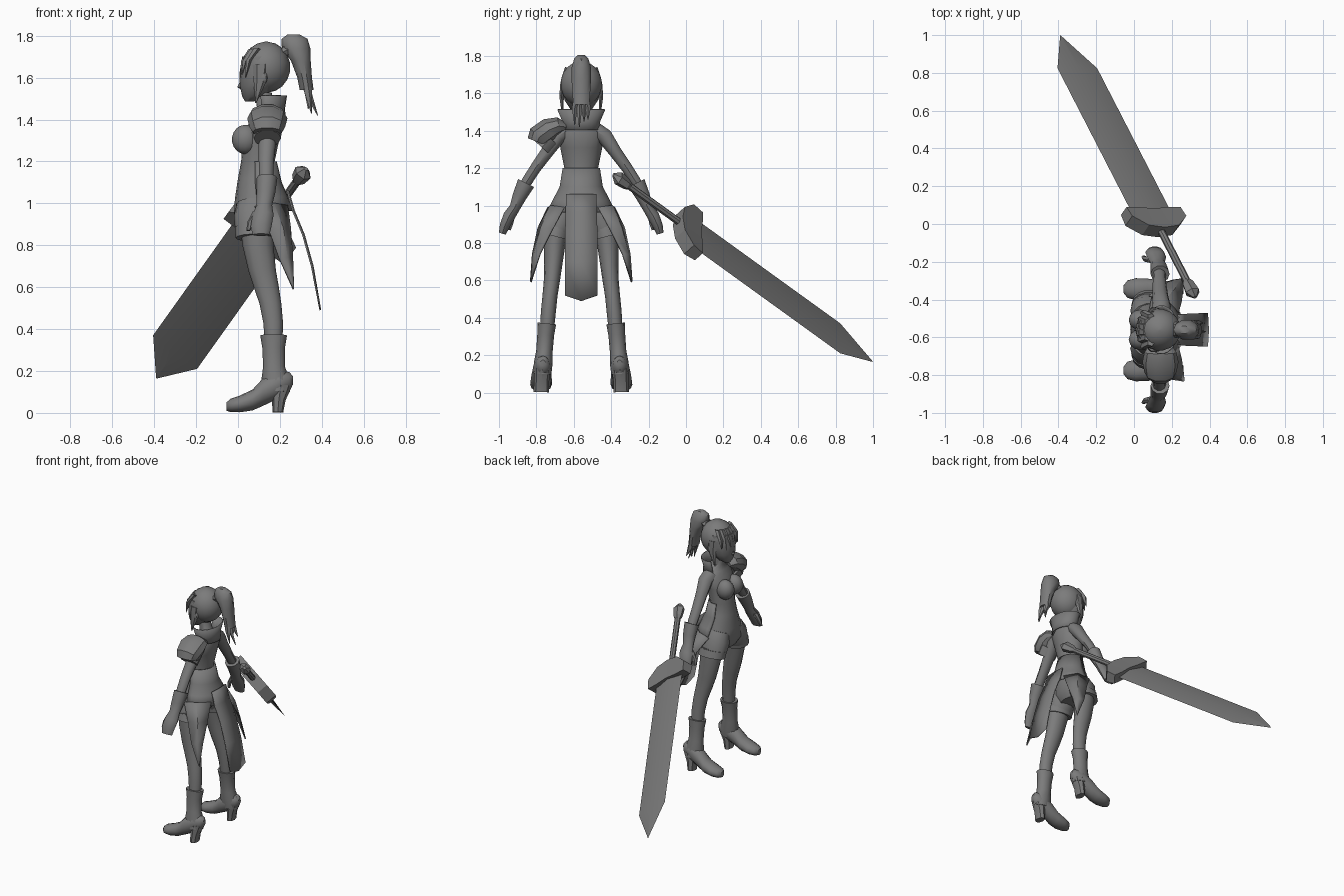
import bpy, bmesh, math
from mathutils import Vector as V

MID = -0.56  # the figure's centre plane, it faces -x
grey = bpy.data.materials.new("plain grey")
grey.diffuse_color = (0.2, 0.2, 0.2, 1)


def grid(name, rows, closed=False, thick=0, angle=40):
    """Skin rows of points; closed rows become a capped tube, open rows a thin sheet."""
    bm = bmesh.new()
    vs = [[bm.verts.new(p) for p in r] for r in rows]
    n = len(rows[0])
    for a, b in zip(vs, vs[1:]):
        for i in range(n if closed else n - 1):
            j = (i + 1) % n
            bm.faces.new((a[i], a[j], b[j], b[i]))
    if closed:
        bm.faces.new(vs[0][::-1])
        bm.faces.new(vs[-1])
    bmesh.ops.recalc_face_normals(bm, faces=bm.faces)
    me = bpy.data.meshes.new(name)
    bm.to_mesh(me)
    bm.free()
    ob = bpy.data.objects.new(name, me)
    bpy.context.collection.objects.link(ob)
    me.materials.append(grey)
    if thick:
        m = ob.modifiers.new("thickness", 'SOLIDIFY')
        m.thickness, m.offset = thick, 0
    bpy.context.view_layer.objects.active = ob
    ob.select_set(True)
    bpy.ops.object.shade_smooth_by_angle(angle=math.radians(angle))
    ob.select_set(False)
    return ob


def loft(name, secs, n=12, s=1, along_x=False, angle=40):
    """Tube through sections (x, side offset, z, radius a, radius b)."""
    pts = [V((x, MID + s * o, z)) for x, o, z, _, _ in secs]
    rows = []
    for k, (p, sec) in enumerate(zip(pts, secs)):
        if along_x:
            u, v = V((0, 1, 0)), V((0, 0, 1))
        else:
            t = pts[min(k + 1, len(pts) - 1)] - pts[max(k - 1, 0)]
            u = V((1, 0, 0))
            v = t.cross(u).normalized()
        rows.append([p + u * sec[3] * math.cos(a) + v * sec[4] * math.sin(a)
                     for a in (2 * math.pi * i / n for i in range(n))])
    return grid(name, rows, True, angle=angle)


def ball(name, x, off, z, rx, ry, rz, s=1, n=14):
    secs = [(x, off, z + rz * math.cos(a), rx * math.sin(a), ry * math.sin(a))
            for a in (0.05 + (math.pi - 0.1) * i / 9 for i in range(10))]
    return loft(name, secs, n, s)


def arc_sheet(name, rings, half, n=14):
    """Open wrap around the back from rings (z, centre x, radius x, radius y)."""
    rows = []
    for z, cx, rx, ry in rings:
        angs = [math.radians(half * (2 * i / n - 1)) for i in range(n + 1)]
        rows.append([(cx + rx * math.cos(a), MID + ry * math.sin(a), z) for a in angs])
    return grid(name, rows, thick=0.008)


# Torso, neck and bust
loft("torso", [(.12, 0, 1.53, .04, .04), (.135, 0, 1.46, .045, .045), (.14, 0, 1.425, .065, .09),
               (.135, 0, 1.39, .08, .122), (.11, 0, 1.31, .088, .112), (.095, 0, 1.2, .08, .09),
               (.09, 0, 1.12, .09, .102), (.085, 0, 1.02, .1, .14), (.08, 0, .93, .1, .16),
               (.08, 0, .88, .07, .1)], 16)
# Head, hair cap and nose
loft("face", [(.055, 0, 1.485, .02, .022), (.07, 0, 1.51, .05, .055), (.095, 0, 1.56, .086, .09),
              (.115, 0, 1.62, .108, .105), (.12, 0, 1.7, .1, .1)], 14)
ball("hair_cap", .135, 0, 1.65, .115, .112, .122, n=18)
loft("nose", [(.02, 0, 1.585, .008, .006), (.01, 0, 1.555, .014, .01), (.02, 0, 1.545, .008, .006)], 4)
# Fringe spikes and side locks
for i, o in enumerate((-.085, -.05, -.015, .02, .055, .085)):
    x = .035 + 3.5 * o * o
    loft("fringe_spike", [(x + .03, o * .8, 1.735, .02, .02), (x - .01, o, 1.68, .014, .022),
                          (x - .025, o * 1.1, 1.6 + .015 * (i % 2), .002, .002)], 5)
for s in (-1, 1):
    loft("side_lock", [(.11, .09, 1.66, .04, .025), (.105, .105, 1.58, .03, .014),
                       (.085, .1, 1.48, .003, .003)], 6, s)
    ball("ear", .12, .105, 1.6, .02, .012, .03, s, 8)
# Ponytail with split tips
loft("ponytail", [(.265, 0, 1.805, .03, .02), (.27, 0, 1.785, .062, .04), (.277, 0, 1.74, .068, .054),
                  (.3, 0, 1.68, .047, .055), (.318, 0, 1.6, .035, .05), (.328, 0, 1.54, .033, .045)], 10)
loft("hair_tie", [(.21, 0, 1.72, .04, .03), (.25, 0, 1.74, .04, .035)], 8, along_x=True)
for o, x, z in ((-.035, .35, 1.43), (-.01, .38, 1.42), (.015, .335, 1.45), (.036, .365, 1.46)):
    loft("ponytail_tip", [(.325, o * .7, 1.57, .024, .018), (.335, o, 1.52, .019, .016),
                          (x, o, z, .002, .002)], 5)
# Coat collar and coat skirt
arc_sheet("collar", [(1.405, .145, .08, .1), (1.45, .145, .075, .098), (1.515, .145, .085, .126)], 115)
arc_sheet("coat_skirt", [(1.2, .095, .086, .096), (1.1, .1, .105, .112), (1.03, .11, .125, .148),
                         (.965, .12, .14, .18)], 100)
# Long curved back panel
back = ((1.06, .235, .08), (.965, .262, .084), (.85, .31, .086), (.7, .352, .088), (.52, .388, .088))
rows = [[(x, MID - w, z), (x + .005, MID, z - (.03 if z < .6 else 0)), (x, MID + w, z)] for z, x, w in back]
grid("back_panel", rows, thick=.008)

for s in (-1, 1):
    Y = lambda o: MID + s * o
    ball("bust", .035, .052, 1.305, .064, .056, .07, s, 12)
    # Side tail of the coat
    tail = [((.235, .09, .99), (.17, .165, 1.0), (.08, .18, .985)),
            ((.25, .15, .88), (.215, .215, .88), (.145, .23, .88)),
            ((.26, .22, .74), (.235, .25, .74), (.195, .26, .74)),
            ((.265, .268, .59), (.263, .27, .592), (.26, .27, .6))]
    grid("coat_tail", [[(x, Y(o), z) for x, o, z in r] for r in tail], thick=.008)
    # Shorts leg and turned cuff
    loft("shorts_leg", [(.085, .075, 1.0, .09, .07), (.08, .1, .94, .1, .085), (.08, .13, .86, .092, .07)], 14, s)
    loft("shorts_cuff", [(.08, .127, .885, .095, .074), (.085, .14, .835, .097, .076)], 14, s)
    # Leg
    loft("leg", [(.09, .13, .9, .08, .065), (.095, .142, .8, .074, .058), (.115, .15, .68, .066, .048),
                 (.135, .157, .6, .06, .043), (.155, .167, .52, .052, .04), (.168, .176, .43, .047, .04),
                 (.17, .184, .33, .042, .037)], 12, s)
    # Boot shaft, foot and heel
    loft("boot_shaft", [(.17, .184, .37, .064, .05), (.17, .19, .31, .054, .045), (.172, .197, .22, .052, .044),
                        (.18, .203, .16, .068, .05), (.185, .208, .1, .062, .048)], 12, s)
    loft("boot_foot", [(-.055, .215, .03, .02, .02), (-.035, .215, .036, .046, .032), (.01, .215, .043, .058, .04),
                       (.07, .214, .062, .057, .05), (.12, .212, .1, .053, .066), (.19, .207, .135, .05, .068),
                       (.245, .205, .15, .035, .045), (.262, .205, .155, .014, .02)], 12, s, True)
    loft("boot_heel", [(.205, .207, .13, .054, .045), (.195, .212, .06, .032, .04),
                       (.19, .214, .003, .026, .042)], 8, s)
    # Arm
    loft("arm", [(.14, .08, 1.4, .05, .045), (.145, .125, 1.37, .05, .045), (.14, .18, 1.29, .041, .036),
                 (.135, .245, 1.2, .036, .031), (.135, .29, 1.13, .034, .03), (.13, .32, 1.08, .03, .026)], 10, s)
    # Glove cuff, fist and thumb
    loft("glove", [(.138, .295, 1.12, .05, .05), (.133, .33, 1.05, .045, .04), (.125, .355, .99, .038, .03),
                   (.12, .385, .945, .05, .034), (.11, .41, .89, .05, .028), (.11, .422, .85, .04, .02)], 10, s)
    loft("thumb", [(.09, .37, .96, .02, .018), (.06, .375, .91, .016, .015), (.05, .385, .87, .01, .01)], 6, s)

# Single shoulder guard with a lower band
loft("shoulder_guard", [(.14, .08, 1.42, .06, .02), (.14, .12, 1.425, .085, .05), (.14, .17, 1.405, .096, .068),
                        (.14, .225, 1.365, .085, .07), (.14, .235, 1.34, .07, .058)], 10, -1, angle=30)
loft("shoulder_band", [(.14, .165, 1.36, .07, .06), (.14, .21, 1.31, .065, .06)], 10, -1)

# Great sword, laid out along its own axis
P = V((.32, -.38, 1.16))
D = V((-.385, .748, -.54)).normalized()
W = V((.795, 0, -.606)).normalized()
N = D.cross(W)


def sword(name, secs, n, turn=0):
    """Sections (distance along the axis, half width, half thickness)."""
    rows = [[P + D * t + W * w * math.cos(a) + N * h * math.sin(a)
             for a in (turn + 2 * math.pi * i / n for i in range(n))] for t, w, h in secs]
    return grid(name, rows, True, angle=15)


sword("pommel", [(-.01, .012, .01), (.025, .045, .035), (.085, .036, .028), (.11, .02, .018)], 6)
sword("grip", [(.1, .02, .02), (.49, .02, .02)], 8)
sword("blade", [(.55, .132, .016), (1.61, .132, .013), (1.84, .003, .002)], 4)
# Guard: angled block whose wings sweep toward the blade
guard = ((-.18, .53, .6), (-.1, .465, .6), (0, .45, .59), (.1, .465, .6), (.18, .53, .6))
grid("guard", [[P + W * w + D * t + N * h for t, h in ((a, -.04), (b, -.032), (b, .032), (a, .04))]
               for w, a, b in guard], True, angle=15)
